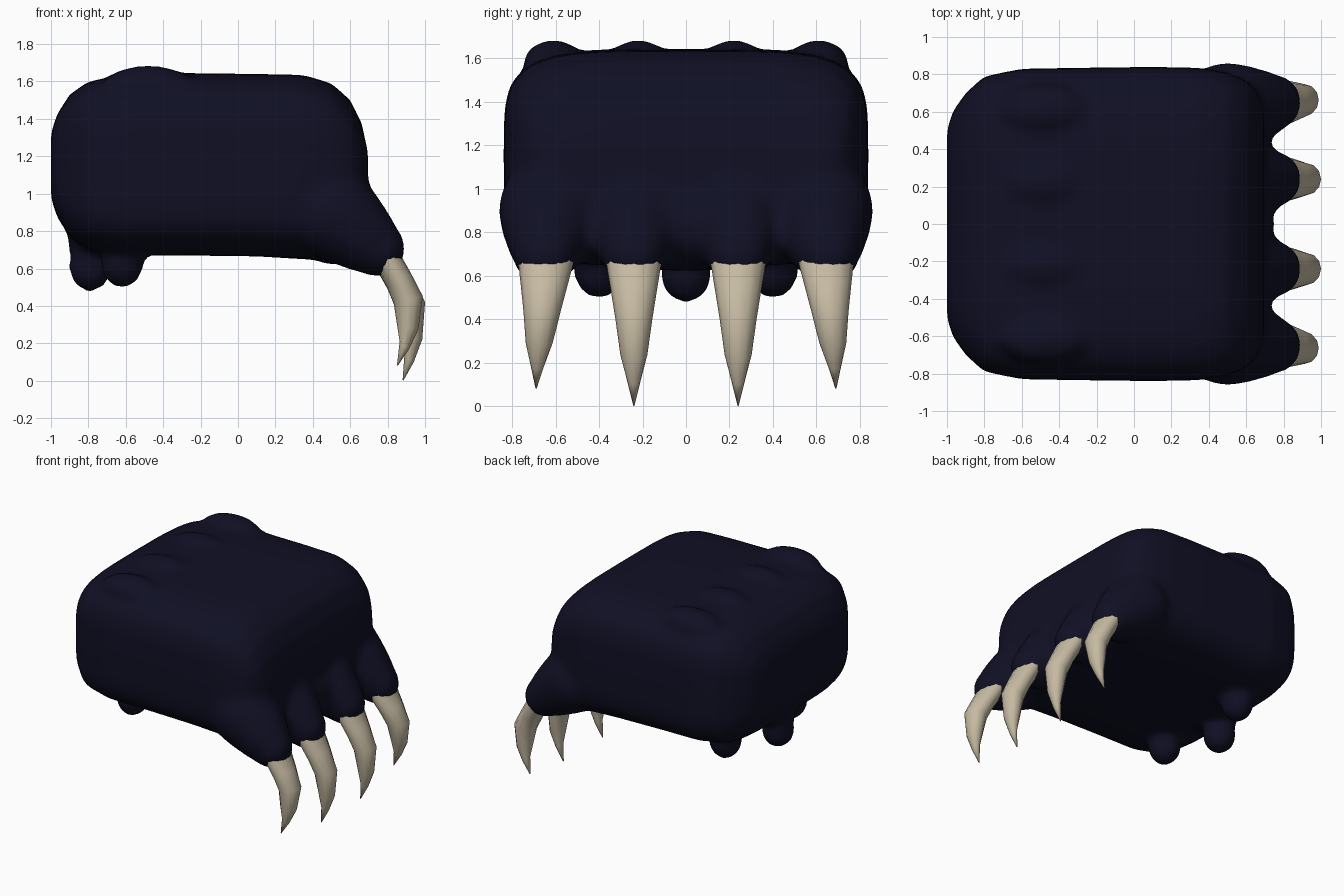
import bpy, bmesh, math
from mathutils import Vector, Matrix

if "Cube" in bpy.data.objects:
    bpy.data.objects.remove(bpy.data.objects["Cube"])


def material(name, col):
    m = bpy.data.materials.new(name)
    m.diffuse_color = (*col, 1)
    m.use_nodes = True
    m.node_tree.nodes["Principled BSDF"].inputs["Base Color"].default_value = m.diffuse_color
    return m


FUR = material("dark navy fur", (0.005, 0.005, 0.018))
BONE = material("bone", (0.56, 0.49, 0.36))


def loft(bm, rings):
    """Skin a list of point rings and cap both ends."""
    vs = [[bm.verts.new(p) for p in r] for r in rings]
    n = len(vs[0])
    for a, b in zip(vs, vs[1:]):
        for i in range(n):
            j = (i + 1) % n
            bm.faces.new((a[i], a[j], b[j], b[i]))
    bm.faces.new(vs[0][::-1])
    bm.faces.new(vs[-1])


def ball(bm, c, r):
    m = Matrix.Translation(c) @ Matrix.Diagonal((*r, 1))
    bmesh.ops.create_icosphere(bm, subdivisions=3, radius=1, matrix=m)


def finish(name, bm, mat):
    bmesh.ops.recalc_face_normals(bm, faces=bm.faces)
    me = bpy.data.meshes.new(name)
    bm.to_mesh(me)
    bm.free()
    me.materials.append(mat)
    ob = bpy.data.objects.new(name, me)
    bpy.context.collection.objects.link(ob)
    bpy.context.view_layer.objects.active = ob
    ob.select_set(True)
    return ob


def power(v, e):
    return math.copysign(abs(v) ** e, v)


# paw: boxy rounded body, stations are (x, bottom, top, half width)
bm = bmesh.new()
stations = [(-1.0, .98, 1.32, .50), (-.97, .88, 1.42, .60), (-.90, .77, 1.53, .70),
            (-.80, .70, 1.60, .79), (-.60, .67, 1.64, .83), (-.30, .67, 1.645, .835),
            (.10, .665, 1.64, .84), (.35, .65, 1.635, .835), (.50, .64, 1.59, .81),
            (.60, .66, 1.50, .77), (.66, .74, 1.38, .71), (.695, .80, 1.22, .62)]
rings = []
for x, b, t, w in stations:
    ring = []
    for i in range(48):
        a = math.tau * i / 48
        ring.append((x, w * power(math.cos(a), .45),
                     (b + t) / 2 + (t - b) / 2 * power(math.sin(a), .45)))
    rings.append(ring)
loft(bm, rings)

# webbing between the toes
ball(bm, (.52, 0, .84), (.23, .74, .22))

# toes and knuckle bumps
for s in (-1, 1):
    for y0, y1 in ((.23, .24), (.615, .65)):
        chain = [(.50, .90, .25), (.55, .86, .235), (.60, .82, .215),
                 (.65, .78, .195), (.70, .74, .17), (.745, .705, .15)]
        for k, (x, z, r) in enumerate(chain):
            y = y0 + (y1 - y0) * k / 5
            ball(bm, (x, s * y, z), (r, r, r))
    for y in (.22, .61):
        ball(bm, (-.48, s * y, 1.58), (.24, .14, .105))

# three small pads under the heel
for x, y, z in ((-.79, 0, .61), (-.62, .4, .63), (-.62, -.4, .63)):
    ball(bm, (x, y, z), (.115, .12, .135))
    ball(bm, (x, y, z + .13), (.12, .13, .14))

paw = finish("paw", bm, FUR)
rm = paw.modifiers.new("fuse", 'REMESH')
rm.mode = 'VOXEL'
rm.voxel_size = .03
rm.use_smooth_shade = True
sm = paw.modifiers.new("soften", 'SMOOTH')
sm.factor = .5
sm.iterations = 6
for m in ("fuse", "soften"):
    bpy.ops.object.modifier_apply(modifier=m)
for p in paw.data.polygons:
    p.use_smooth = True

# claws: (front x, front z, back x, back z, half width)
edges = [(.83, .78, .68, .68, .125), (.86, .69, .735, .605, .125), (.93, .56, .80, .49, .105),
         (1.0, .42, .845, .38, .085), (.985, .22, .87, .25, .062), (.94, .10, .89, .14, .032),
         (.884, .0, .880, .004, .003)]


def claw(name, y, outer):
    bm = bmesh.new()
    rings = []
    for fx, fz, bx, bz, w in edges:
        f, b = Vector((fx, 0, fz)), Vector((bx, 0, bz))
        t = max(0, min(1, (.70 - fz) / .70))      # 0 at base, 1 at tip
        shift = Vector((-.03 * t, y, .08 * t))
        if outer:
            shift.y += math.copysign(.045 * t, y)
        else:
            shift = Vector((0, y, 0))
        c, h = (f + b) / 2, (f - b) / 2
        rings.append([c + shift + h * math.cos(a) + Vector((0, w * math.sin(a), 0))
                      for a in (math.tau * i / 12 for i in range(12))])
    loft(bm, rings)
    ob = finish(name, bm, BONE)
    for p in ob.data.polygons:
        p.use_smooth = True


for side, s in (("left", 1), ("right", -1)):
    claw("inner_claw_" + side, s * .24, False)
    claw("outer_claw_" + side, s * .645, True)
